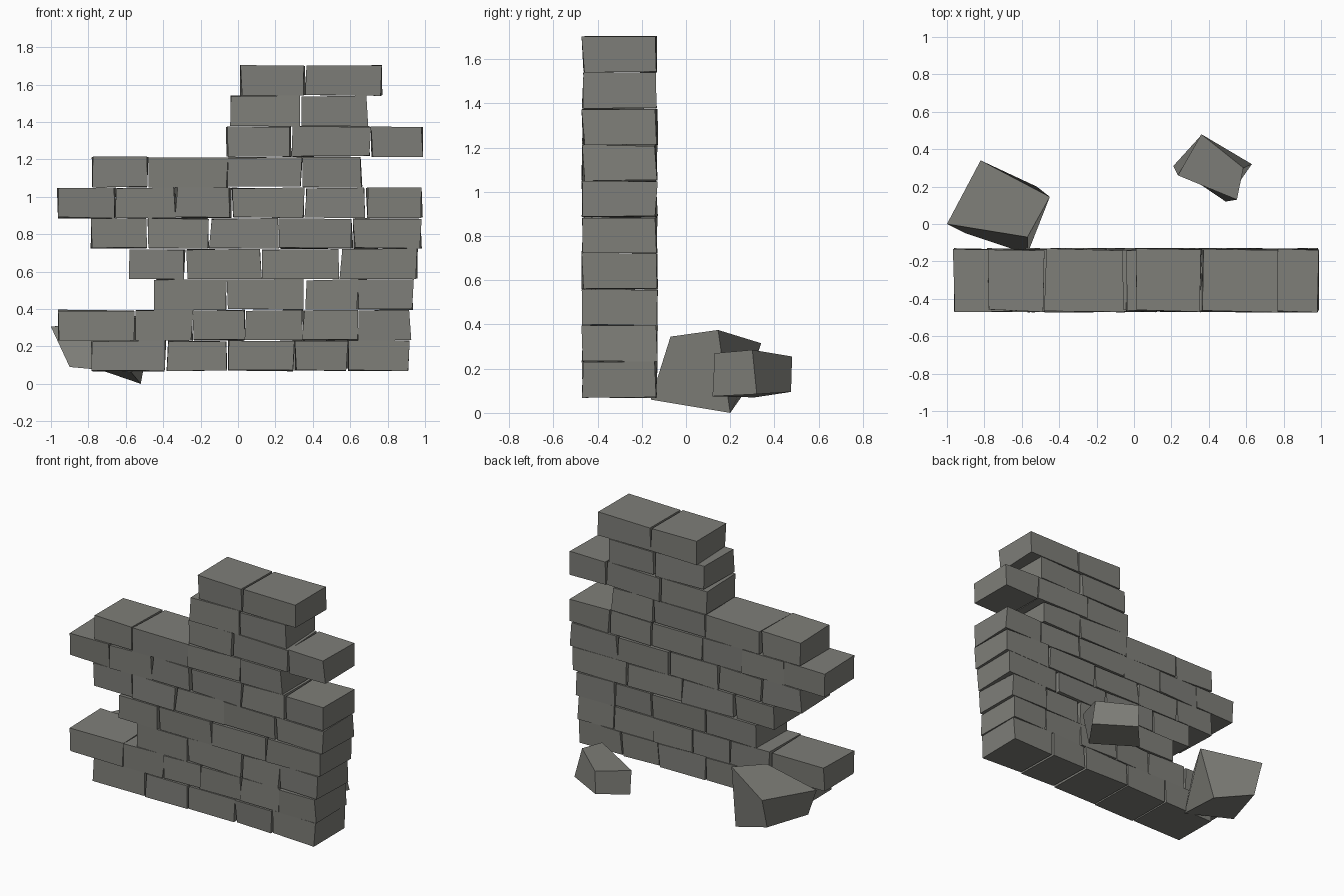
import bpy
import bmesh
import random

random.seed(7)

default_cube = bpy.data.objects.get("Cube")
if default_cube:
    bpy.data.objects.remove(default_cube, do_unlink=True)

# Stone colour
stone = bpy.data.materials.new("warm grey stone")
stone.use_nodes = True
colour = (0.21, 0.21, 0.19, 1)
stone.diffuse_color = colour
stone.node_tree.nodes["Principled BSDF"].inputs["Base Color"].default_value = colour


def add_block(name, bottom, top):
    """Six-sided stone block from matching bottom and top corner loops."""
    bm = bmesh.new()
    low = [bm.verts.new(corner) for corner in bottom]
    high = [bm.verts.new(corner) for corner in top]
    bm.faces.new(low[::-1])
    bm.faces.new(high)
    for i in range(4):
        j = (i + 1) % 4
        bm.faces.new((low[i], low[j], high[j], high[i]))
    bmesh.ops.recalc_face_normals(bm, faces=bm.faces)
    mesh = bpy.data.meshes.new(name)
    bm.to_mesh(mesh)
    bm.free()
    mesh.materials.append(stone)
    block = bpy.data.objects.new(name, mesh)
    bpy.context.collection.objects.link(block)
    return block


def rough(value, amount):
    return value + random.uniform(-amount, amount)


def add_brick(name, left, right, low, high):
    """Upright wall brick with slightly uneven corners."""
    def corners(height):
        plan = [(left, front), (right, front), (right, back), (left, back)]
        return [(rough(x, wobble), rough(y, wobble), rough(height, wobble / 2))
                for x, y in plan]
    add_block(name, corners(low), corners(high))


front, back = -0.465, -0.135
wobble = 0.008
joint = 0.005
base, course_height = 0.068, 0.1636

# Joint positions along each course, from the ground up
courses = [
    (-.785, -.38, -.06, .305, .587, .92),
    (-.96, -.553, -.24, .035, .343, .64, .925),
    (-.455, -.06, .36, .642, .94),
    (-.585, -.28, .127, .545, .96),
    (-.785, -.487, -.153, .22, .615, .98),
    (-.97, -.655, -.335, -.035, .357, .683, .99),
    (-.785, -.478, -.055, .343, .665),
    (-.065, .287, .71, .99),
    (-.04, .337, .695),
    (.01, .362, .775),
]

# Wall
for level, joints in enumerate(courses):
    low = base + level * course_height
    for number, (left, right) in enumerate(zip(joints, joints[1:])):
        add_brick(f"wall_brick_course_{level + 1}_{number + 1}",
                  left + joint, right - joint,
                  low + joint / 2, low + course_height - joint / 2)

# Fallen stones behind the wall
add_block("large_fallen_stone",
          [(-.52, .2, 0), (-.81, .27, .1), (-.9, -.05, .09), (-.57, -.16, .06)],
          [(-.45, .145, .375), (-.82, .34, .315), (-1, 0, .305), (-.57, -.07, .345)])
add_block("small_fallen_stone",
          [(.63, .32, .085), (.36, .475, .095), (.21, .31, .07), (.49, .12, .075)],
          [(.585, .3, .285), (.36, .48, .255), (.235, .26, .21), (.55, .13, .27)])
